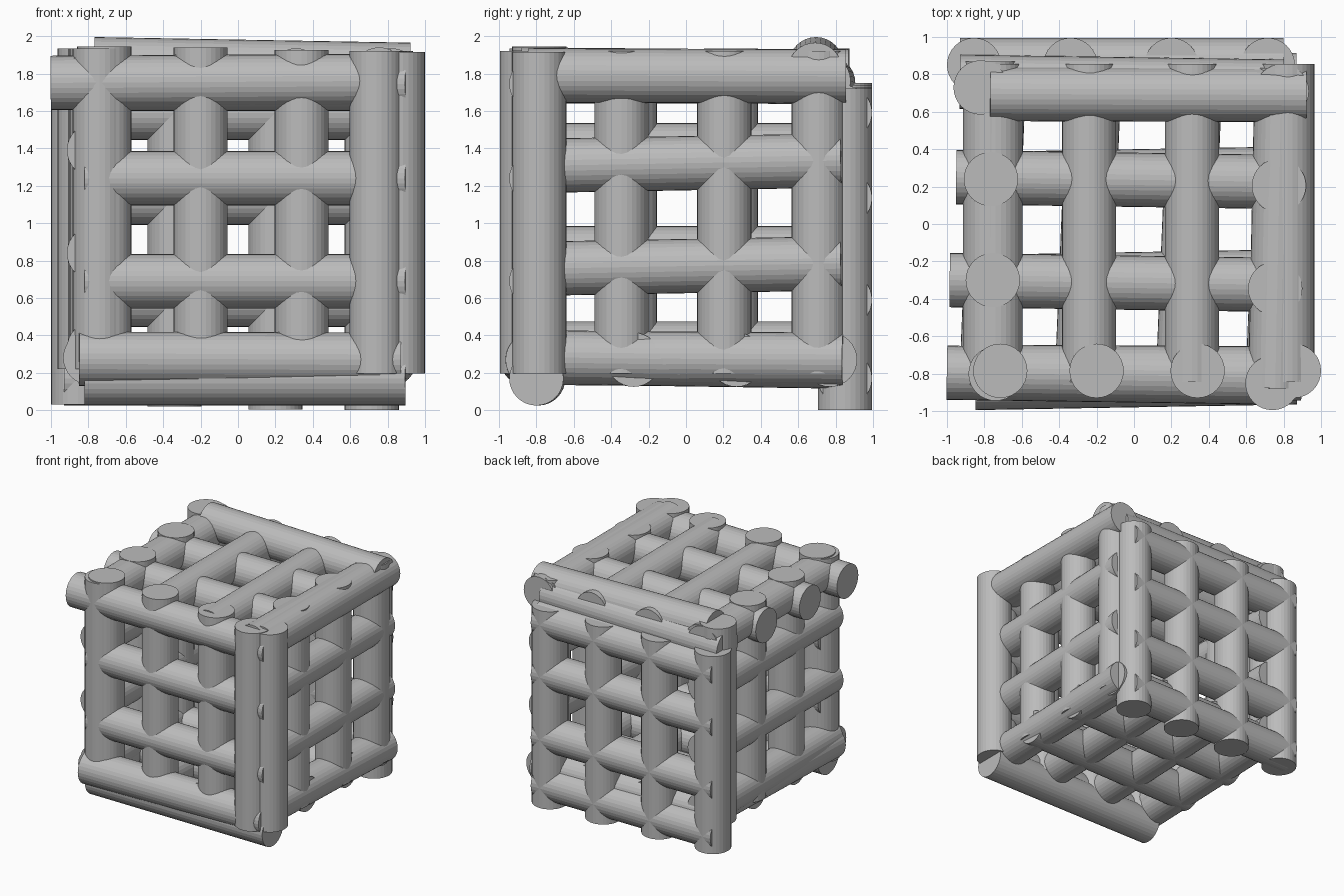
import bpy
from mathutils import Vector

R = 0.145  # rod radius

grey = bpy.data.materials.new("plain grey")
grey.diffuse_color = (0.5, 0.5, 0.5, 1)


def rod(name, a, b):
    """Flat-shaded round rod between two points."""
    a, b = Vector(a), Vector(b)
    d = b - a
    bpy.ops.mesh.primitive_cylinder_add(vertices=32, radius=R, depth=d.length,
                                        location=(a + b) / 2)
    o = bpy.context.object
    o.rotation_euler = d.to_track_quat('Z', 'Y').to_euler()
    o.name = name
    o.data.materials.append(grey)


# front lattice
for x, top in ((-0.715, 1.945), (-0.20, 1.94), (0.34, 1.925), (0.855, 1.915)):
    rod("front_upright", (x, -0.785, top - 1.72), (x, -0.785, top))
for z in (0.17, 0.69, 1.24, 1.745):
    rod("front_crossbar", (-0.82, -0.79, z), (0.895, -0.80, z))

# back lattice
for x, low in ((-0.855, 0.03), (-0.34, 0.02), (0.20, 0.005), (0.715, 0.0)):
    rod("back_upright", (x, 0.85, low), (x, 0.85, low + 1.72))
for z in (0.17, 0.59, 1.135, 1.59):
    rod("back_crossbar", (-0.93, 0.85, z), (0.80, 0.85, z))
# raised rod along the top back edge
rod("back_top_rail", (-0.77, 0.695, 1.85), (0.92, 0.69, 1.82))

# right lattice
for y, x in ((-0.85, 0.74), (-0.345, 0.755), (0.205, 0.775), (0.71, 0.79)):
    rod("right_upright", (x, y, 0.195), (x, y, 1.92))
for z0, z1 in ((0.285, 0.26), (0.755, 0.785), (1.305, 1.335), (1.795, 1.78)):
    rod("right_crossbar", (0.755, -0.88, z0), (0.79, 0.83, z1))

# left lattice
for y, x in ((-0.80, -0.74), (-0.30, -0.755), (0.24, -0.765), (0.73, -0.82)):
    rod("left_upright", (x, y, 0.22), (x, y, 1.935))
for z in (0.33, 0.84, 1.39, 1.785):
    rod("left_crossbar", (-0.77, -0.86, z), (-0.77, 0.87, z))

# top lattice
for x in (-0.74, -0.24, 0.31, 0.82):
    rod("top_lengthwise_bar", (x, -0.845, 1.79), (x, 0.855, 1.785))
for y, x in ((-0.80, -1.0), (-0.305, -0.985), (0.245, -0.95), (0.755, -0.93)):
    rod("top_crossbar", (x, y + 0.005, 1.75), (x + 1.73, y - 0.02, 1.76))

# bottom lattice
for x in (-0.75, -0.24, 0.30, 0.78):
    rod("bottom_lengthwise_bar", (x - 0.04, -0.87, 0.28), (x + 0.03, 0.84, 0.27))
for y in (-0.85, -0.31, 0.24, 0.74):
    rod("bottom_crossbar", (-0.85, y, 0.275), (0.87, y + 0.03, 0.27))
